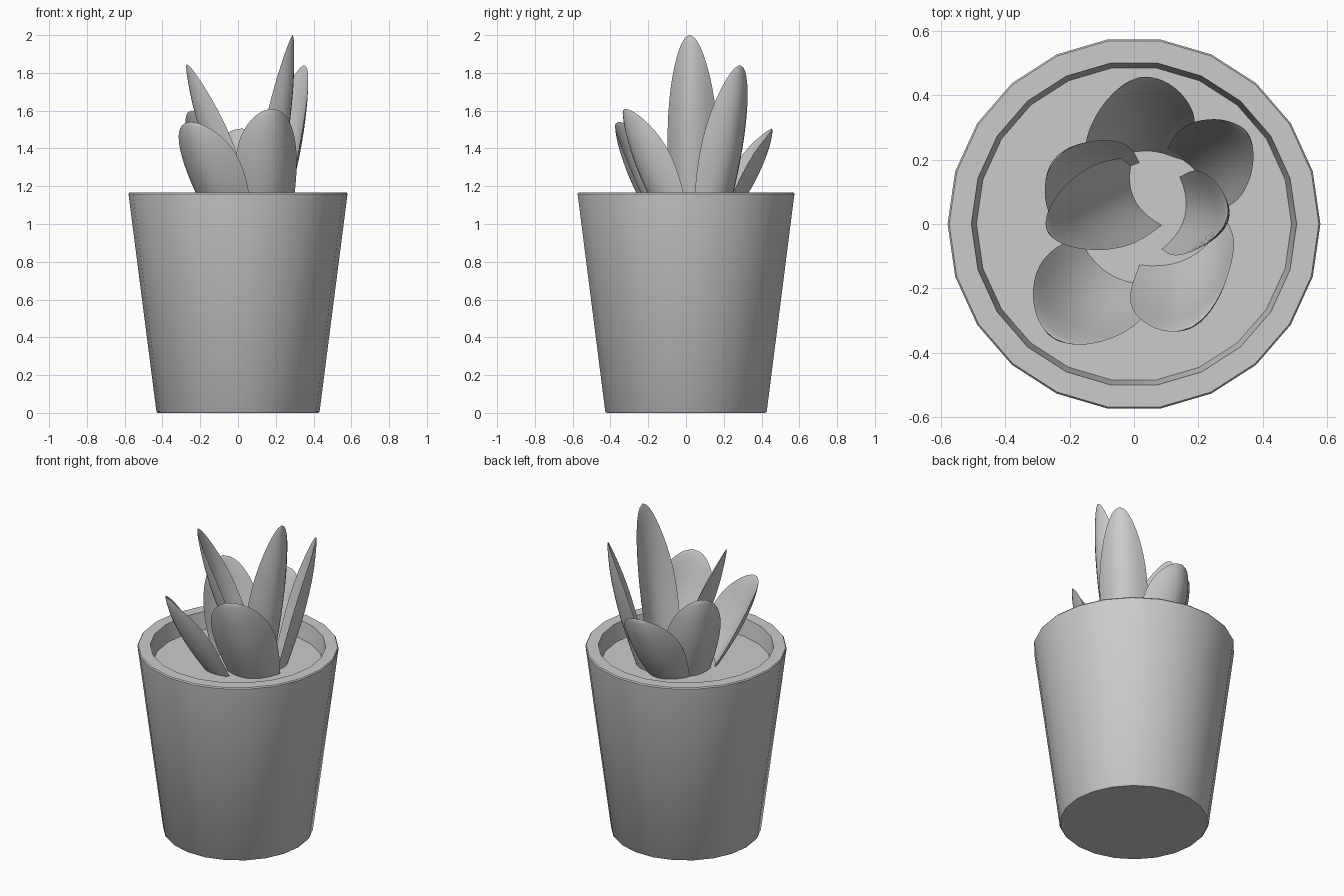
import bpy, bmesh
from math import sin, cos, pi, radians, sqrt
from mathutils import Vector

if "Cube" in bpy.data.objects:
    bpy.data.objects.remove(bpy.data.objects["Cube"])

SIDES = 22
SOIL_Z = 1.06


def finish(name, bm, angle=35):
    bmesh.ops.recalc_face_normals(bm, faces=bm.faces)
    mesh = bpy.data.meshes.new(name)
    bm.to_mesh(mesh)
    bm.free()
    ob = bpy.data.objects.new(name, mesh)
    bpy.context.collection.objects.link(ob)
    bpy.ops.object.select_all(action='DESELECT')
    ob.select_set(True)
    bpy.context.view_layer.objects.active = ob
    bpy.ops.object.shade_smooth_by_angle(angle=radians(angle))
    return ob


def ring(bm, r, z):
    return [bm.verts.new((r * cos(2 * pi * i / SIDES), r * sin(2 * pi * i / SIDES), z))
            for i in range(SIDES)]


# Tapered pot with a thick rim
bm = bmesh.new()
rings = [ring(bm, r, z) for r, z in
         [(0.425, 0), (0.432, 0.008), (0.58, 1.16), (0.575, 1.167), (0.506, 1.167), (0.49, SOIL_Z)]]
for a, b in zip(rings, rings[1:]):
    for i in range(SIDES):
        j = (i + 1) % SIDES
        bm.faces.new((a[i], a[j], b[j], b[i]))
bm.faces.new(rings[0])
finish("pot", bm)

# Soil disc
bm = bmesh.new()
bm.faces.new(ring(bm, 0.491, SOIL_Z))
finish("soil", bm)


def leaf(name, base, tip, azimuth, half_width, cup, roundness):
    """Cupped lens-section leaf; azimuth is the way its back faces."""
    base, tip = Vector((*base, SOIL_Z - 0.02)), Vector(tip)
    length = tip - base
    az = radians(azimuth)
    side = Vector((-sin(az), cos(az), 0))
    out = side.cross(length).normalized()
    if out.dot(Vector((cos(az), sin(az), 0))) < 0:
        out = -out
    bm = bmesh.new()
    rows, cols = 16, 10
    sheets = []
    for sign in (1, -1):
        grid = []
        for i in range(rows + 1):
            t = 1 - (1 - i / rows) ** 1.5
            w = half_width * (0.82 + 0.18 * sin(pi * t)) * sqrt(max(0, 1 - t ** roundness))
            w = max(w, 0.003)
            row = []
            for j in range(cols + 1):
                u = 2 * j / cols - 1
                s = w * u
                thick = 0.016 * (1 - u * u) * min(1, w / half_width * 1.3)
                depth = 0.025 * sin(pi * t) - cup * s * s + sign * thick
                row.append(bm.verts.new(base + length * t + side * s + out * depth))
            grid.append(row)
        sheets.append(grid)
        for i in range(rows):
            for j in range(cols):
                bm.faces.new((grid[i][j], grid[i][j + 1], grid[i + 1][j + 1], grid[i + 1][j]))
    # Close the base and tip, then weld the rims
    for k in (0, rows):
        for j in range(cols):
            a, b = sheets[0][k], sheets[1][k]
            bm.faces.new((a[j], a[j + 1], b[j + 1], b[j]))
    bmesh.ops.remove_doubles(bm, verts=bm.verts, dist=0.0003)
    finish(name, bm, 40)


# Outer broad leaves, then the taller inner ones
LEAVES = [
    ("leaf_back", (0.00, 0.23), (0.02, 0.455, 1.505), 100, 0.175, 3.0, 5),
    ("leaf_front_right", (0.18, -0.11), (0.18, -0.32, 1.61), -62, 0.185, 2.8, 5),
    ("leaf_front_left", (-0.08, -0.16), (-0.25, -0.355, 1.54), 238, 0.18, 2.8, 5),
    ("leaf_back_left", (-0.11, 0.12), (-0.245, 0.20, 1.60), 140, 0.165, 3.0, 5),
    ("leaf_tall_left", (-0.01, 0.08), (-0.27, -0.02, 1.845), 203, 0.14, 4.5, 3.5),
    ("leaf_tall_back_right", (0.21, 0.16), (0.35, 0.285, 1.84), 38, 0.145, 3.5, 3.5),
    ("leaf_tall_right", (0.17, 0.02), (0.29, 0.02, 2.0), -14, 0.14, 4.5, 3.5),
]
for spec in LEAVES:
    leaf(*spec)
